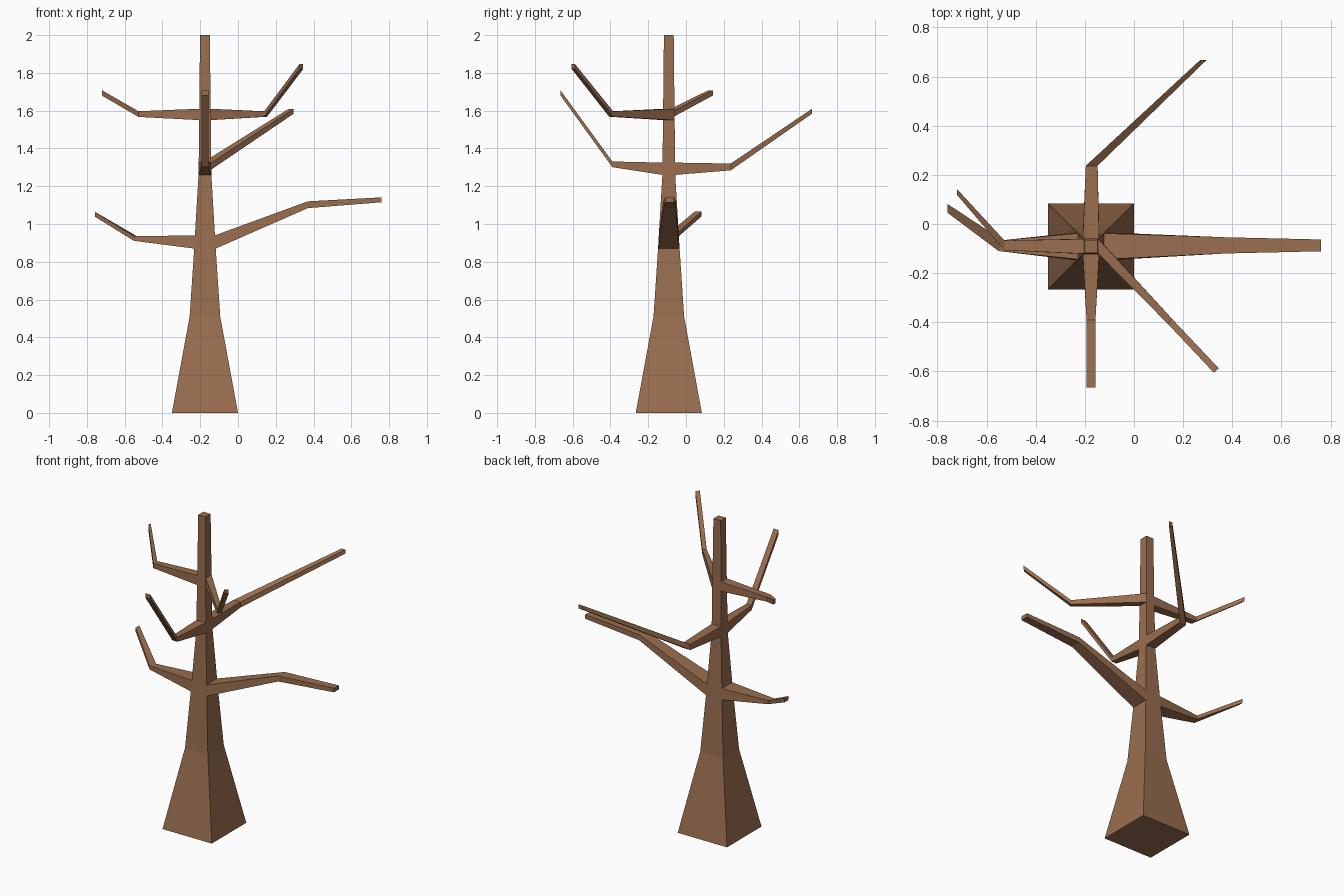
import bpy, bmesh
from mathutils import Vector

if "Cube" in bpy.data.objects:
    bpy.data.objects.remove(bpy.data.objects["Cube"])

CX, CY = -0.175, -0.091
bm = bmesh.new()


def skin(a, b):
    """Join two four-sided rings with quads."""
    for j in range(4):
        n = (j + 1) % 4
        bm.faces.new((a[j], a[n], b[n], b[j]))


# Trunk: square rings (height, half width)
LEVELS = [(0, .175), (.51, .081), (.87, .057), (.94, .053), (1.26, .034),
          (1.325, .033), (1.55, .031), (1.61, .030), (2, .026)]
CORNERS = [(-1, -1), (1, -1), (1, 1), (-1, 1)]
trunk = [[bm.verts.new((CX + sx * r, CY + sy * r, z)) for sx, sy in CORNERS]
         for z, r in LEVELS]

# Branches: (trunk level, side: 0 front, 1 right, 2 back, 3 left) ->
# mid and end rings (centre, half width vector xy, half height)
BRANCHES = {
    (2, 1): [((.37, -.087, 1.102), (0, .033), .018), ((.76, -.087, 1.128), (0, .024), .013)],
    (2, 3): [((-.543, -.088, .923), (-.008, -.022), .012), ((-.758, .063, 1.052), (0, -.018), .013)],
    (4, 0): [((CX, -.39, 1.316), (.018, 0), .015), ((CX, -.665, 1.695), (.018, 0), .014)],
    (4, 2): [((-.172, .237, 1.302), (-.024, 0), .018), ((.282, .667, 1.597), (-.013, 0), .013)],
    (6, 1): [((.146, -.396, 1.582), (.008, .011), .014), ((.335, -.596, 1.833), (.010, .009), .013)],
    (6, 3): [((-.527, -.087, 1.582), (0, -.020), .015), ((-.72, .13, 1.694), (0, -.012), .014)],
}

# Trunk sides, left open where a branch grows out
for i in range(len(trunk) - 1):
    for k in range(4):
        n = (k + 1) % 4
        quad = [trunk[i][k], trunk[i][n], trunk[i + 1][n], trunk[i + 1][k]]
        if (i, k) not in BRANCHES:
            bm.faces.new(quad)
            continue
        ring = quad
        for c, w, h in BRANCHES[i, k]:
            c, w, h = Vector(c), Vector((*w, 0)), Vector((0, 0, h))
            new = [bm.verts.new(p) for p in (c - w - h, c + w - h, c + w + h, c - w + h)]
            skin(ring, new)
            ring = new
        bm.faces.new(ring)
bm.faces.new(trunk[0][::-1])
bm.faces.new(trunk[-1])
bmesh.ops.recalc_face_normals(bm, faces=bm.faces)

mesh = bpy.data.meshes.new("bare_tree")
bm.to_mesh(mesh)
bm.free()
bark = bpy.data.materials.new("brown bark")
bark.diffuse_color = (0.32, 0.155, 0.078, 1)
bark.use_nodes = True
bark.node_tree.nodes["Principled BSDF"].inputs["Base Color"].default_value = bark.diffuse_color
mesh.materials.append(bark)
bpy.context.collection.objects.link(bpy.data.objects.new("bare_tree", mesh))
